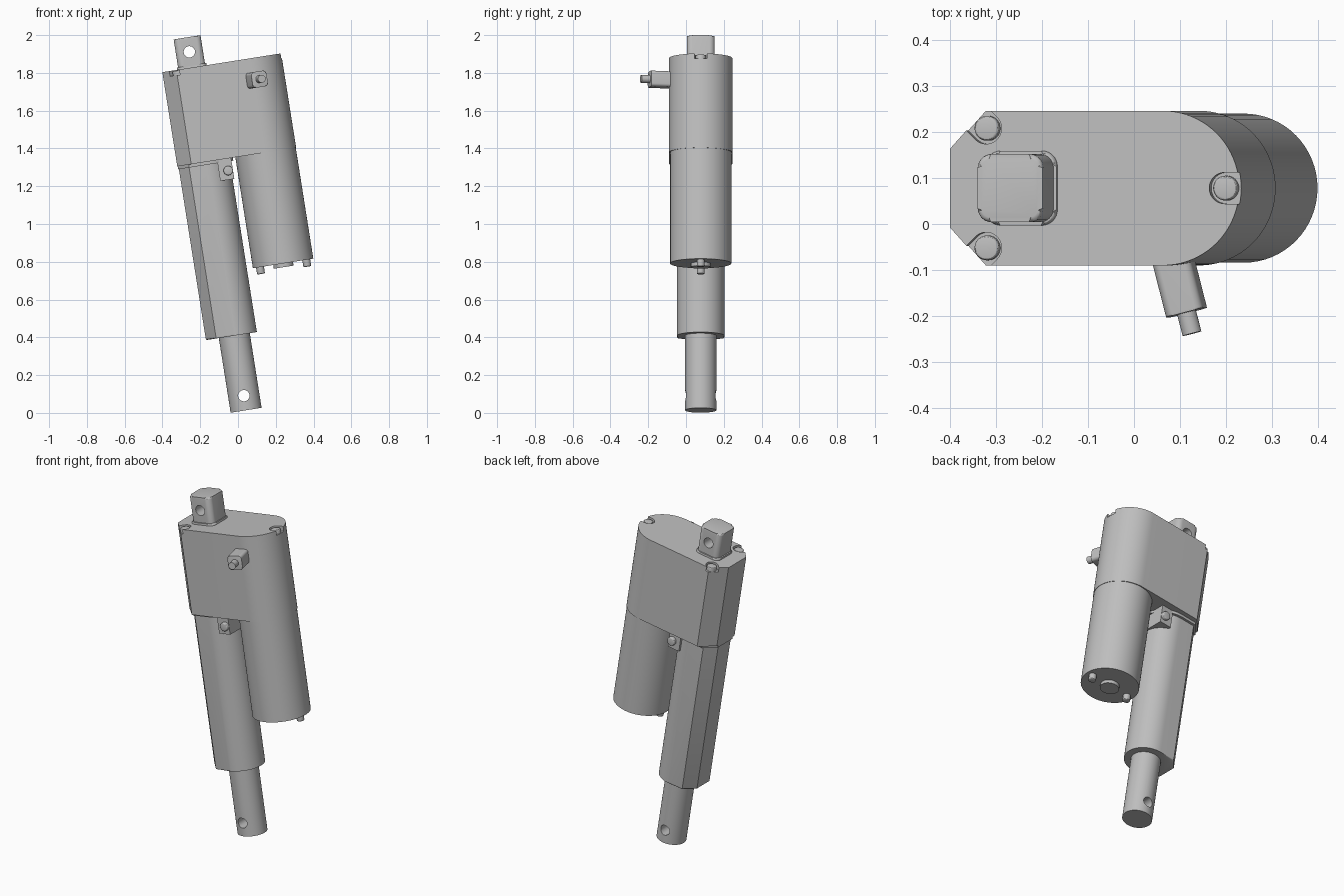
import bpy
import bmesh
from math import radians, sin, cos, pi, atan2
from mathutils import Matrix, Vector

if "Cube" in bpy.data.objects:
    bpy.data.objects.remove(bpy.data.objects["Cube"])

# Everything is built upright along its axis, then leaned as a whole
LEAN = Matrix.Translation((0.043, 0.078, 0.014)) @ Matrix.Rotation(radians(-9), 4, 'Y')
MOTOR_X = 0.315

grey = bpy.data.materials.new("plain_grey")
grey.use_nodes = True
tone = (0.52, 0.52, 0.52, 1)
grey.diffuse_color = tone
grey.node_tree.nodes["Principled BSDF"].inputs["Base Color"].default_value = tone


def arc(cx, cy, r, a0, a1, n):
    steps = [radians(a0 + (a1 - a0) * i / n) for i in range(n + 1)]
    return [(cx + r * cos(a), cy + r * sin(a)) for a in steps]


def circle(r, cx=0, cy=0, n=64):
    return arc(cx, cy, r, 0, 360, n)[:-1]


def round_rect(hx, hy, r):
    pts = []
    for i, (sx, sy) in enumerate([(1, 1), (-1, 1), (-1, -1), (1, -1)]):
        pts += arc(sx * (hx - r), sy * (hy - r), r, 90 * i, 90 * i + 90, 8)
    return pts


def bullet(back, cx, r, cut_x, cut_y):
    """Round on one end, flat with cut corners on the other."""
    pts = arc(cx, 0, r, -90, 90, 40)
    return pts + [(back + cut_x, r), (back, r - cut_y), (back, cut_y - r), (back + cut_x, -r)]


def activate(ob):
    bpy.ops.object.select_all(action='DESELECT')
    ob.select_set(True)
    bpy.context.view_layer.objects.active = ob


def prism(name, pts, z0, z1, place=Matrix(), bevel_top=0, bevel_bottom=0):
    bm = bmesh.new()
    low = [bm.verts.new((x, y, z0)) for x, y in pts]
    high = [bm.verts.new((x, y, z1)) for x, y in pts]
    bottom = bm.faces.new(low[::-1])
    top = bm.faces.new(high)
    for i in range(len(pts)):
        j = (i + 1) % len(pts)
        bm.faces.new((low[i], low[j], high[j], high[i]))
    for face, width in ((top, bevel_top), (bottom, bevel_bottom)):
        if width:
            bmesh.ops.bevel(bm, geom=list(face.edges), offset=width, segments=3,
                            profile=0.5, affect='EDGES')
    mesh = bpy.data.meshes.new(name)
    bm.to_mesh(mesh)
    bm.free()
    mesh.materials.append(grey)
    ob = bpy.data.objects.new(name, mesh)
    bpy.context.collection.objects.link(ob)
    ob.matrix_world = LEAN @ place
    activate(ob)
    bpy.ops.object.shade_smooth_by_angle(angle=radians(30))
    return ob


def carve(ob, cutters):
    activate(ob)
    for cutter in cutters:
        cutter.hide_render = True
        mod = ob.modifiers.new("carve", 'BOOLEAN')
        mod.operation = 'DIFFERENCE'
        mod.solver = 'EXACT'
        mod.object = cutter
        bpy.ops.object.modifier_apply(modifier=mod.name)
        bpy.data.objects.remove(cutter)
    bpy.ops.object.shade_smooth_by_angle(angle=radians(30))


def cross_hole(z, r):
    place = Matrix.Translation((0, 0, z)) @ Matrix.Rotation(pi / 2, 4, 'X')
    return prism("hole_cutter", circle(r, n=40), -0.3, 0.3, place)


# Sliding rod with its pin hole
rod = prism("sliding_rod", circle(0.083), 0, 0.45, bevel_bottom=0.01)
carve(rod, [cross_hole(0.078, 0.03)])

# Outer tube and the collar under the gear housing
prism("outer_tube", bullet(-0.152, -0.004, 0.125, 0.055, 0.065), 0.4, 1.34, bevel_bottom=0.008)
prism("tube_collar", bullet(-0.156, 0, 0.14, 0.06, 0.07), 1.316, 1.34)

# Gear housing with open screw pockets in its top
TOP = 1.837
housing = prism("gear_housing", bullet(-0.158, 0.311, 0.168, 0.075, 0.083), 1.332, TOP)
screws = [(-0.078, 0.13, 135), (-0.078, -0.13, 225), (0.447, 0, 0)]
pockets = []
for x, y, turn in screws:
    place = Matrix.Translation((x, y, 0)) @ Matrix.Rotation(radians(turn), 4, 'Z')
    slot = arc(0, 0, 0.034, 90, 270, 24) + [(0.12, -0.034), (0.12, 0.034)]
    pockets.append(prism("pocket_cutter", slot, TOP - 0.028, TOP + 0.05, place))
carve(housing, pockets)
for x, y, turn in screws:
    prism("housing_screw", circle(0.027, x, y, 32), TOP - 0.04, TOP - 0.004, bevel_top=0.006)

# Mounting lug on top
lug = prism("mounting_lug", round_rect(0.072, 0.074, 0.03), TOP - 0.03, 1.999, bevel_top=0.01)
carve(lug, [cross_hole(1.921, 0.03)])
prism("lug_base", round_rect(0.079, 0.081, 0.034), TOP - 0.01, TOP + 0.012, bevel_top=0.009)

# Motor with end boss and screws
prism("motor_can", circle(0.162, MOTOR_X), 0.737, 1.34)
prism("motor_end_boss", circle(0.053, MOTOR_X, 0, 40), 0.717, 0.75)
for side in (-1, 1):
    prism("motor_screw", circle(0.021, MOTOR_X + side * 0.124, 0, 24), 0.7, 0.75,
          bevel_bottom=0.005)

# Clip between tube and motor, with a screw head on each face
prism("clip_block", [(0.055, -0.125), (0.13, -0.125), (0.13, 0.125), (0.055, 0.125)], 1.22, 1.335)
for side in (-1, 1):
    place = Matrix.Translation((0.105, 0, 1.268)) @ Matrix.Rotation(side * pi / 2, 4, 'X')
    prism("clip_screw", circle(0.025, n=32), 0.11, 0.145, place, bevel_top=0.006)

# Cable outlet pointing forward and slightly sideways
heading = Vector((0.25, -0.97, 0)).normalized()
outlet = (Matrix.Translation((0.311, -0.14, 1.72))
          @ Matrix.Rotation(atan2(heading.y, heading.x), 4, 'Z')
          @ Matrix.Rotation(pi / 2, 4, 'Y'))
prism("cable_outlet", round_rect(0.042, 0.042, 0.016), -0.05, 0.135, outlet, bevel_top=0.004)
prism("cable_stub", circle(0.021, n=32), 0.12, 0.182, outlet)
